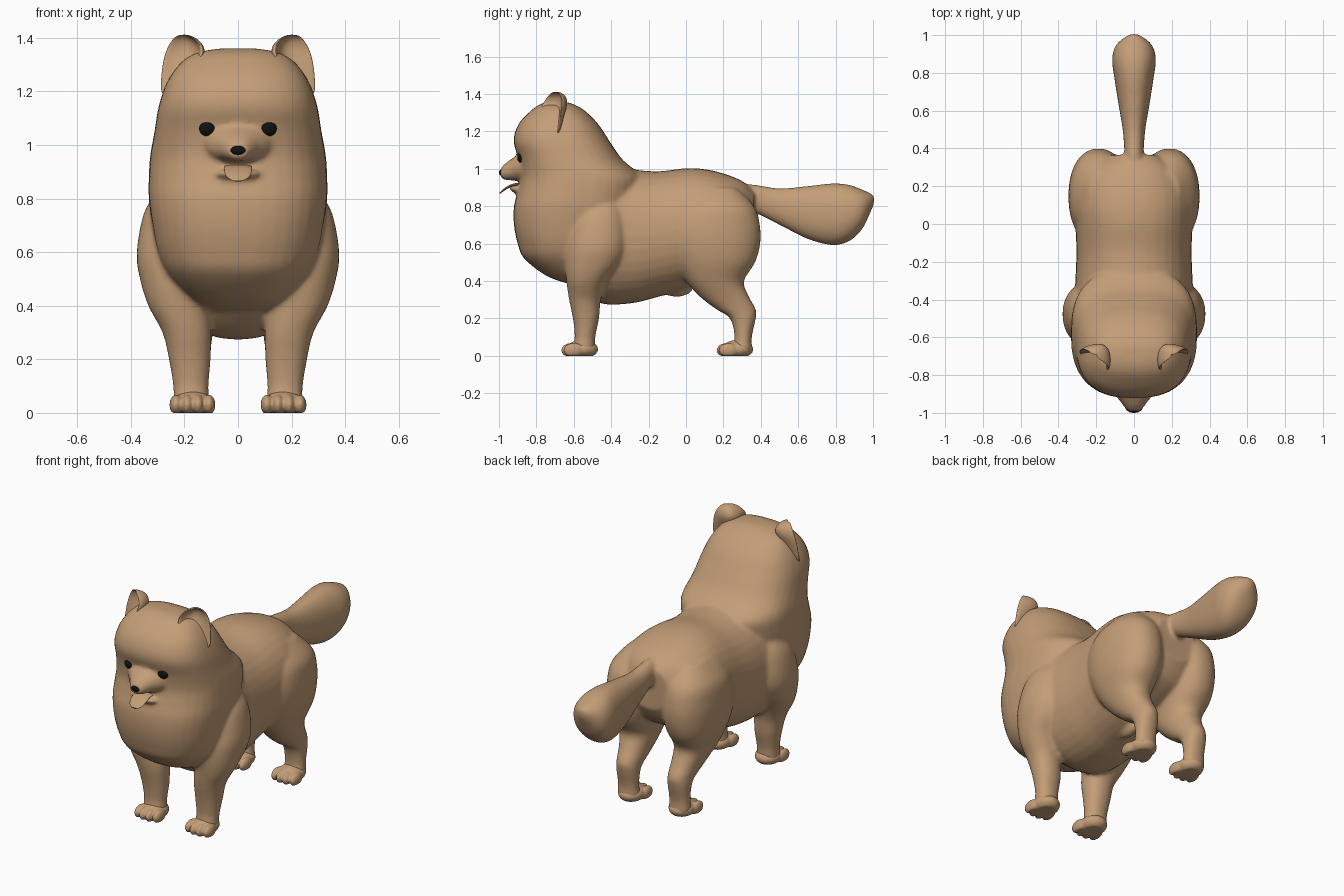
import bpy, bmesh, math
from mathutils import Matrix, Vector

if "Cube" in bpy.data.objects:
    bpy.data.objects.remove(bpy.data.objects["Cube"])


def material(name, rgb):
    m = bpy.data.materials.new(name)
    m.diffuse_color = (*rgb, 1)
    m.use_nodes = True
    m.node_tree.nodes["Principled BSDF"].inputs["Base Color"].default_value = m.diffuse_color
    return m


TAN = material("tan fur", (0.55, 0.34, 0.185))
BLACK = material("black", (0.006, 0.006, 0.006))


def finish(bm, name, mat, voxel=0, smooth=0):
    """Turn a bmesh into a smooth object, optionally fused into one skin."""
    bmesh.ops.recalc_face_normals(bm, faces=bm.faces[:])
    for f in bm.faces:
        f.smooth = True
    me = bpy.data.meshes.new(name)
    bm.to_mesh(me)
    bm.free()
    me.materials.append(mat)
    ob = bpy.data.objects.new(name, me)
    bpy.context.collection.objects.link(ob)
    if voxel:
        r = ob.modifiers.new("fuse", 'REMESH')
        r.mode = 'VOXEL'
        r.voxel_size = voxel
        r.use_smooth_shade = True
        s = ob.modifiers.new("soften", 'SMOOTH')
        s.factor = 0.5
        s.iterations = smooth
    return ob


def skin(bm, loops):
    """Bridge closed loops of points and cap both ends."""
    rows = [[bm.verts.new(p) for p in loop] for loop in loops]
    for a, b in zip(rows, rows[1:]):
        for i in range(len(a)):
            j = (i + 1) % len(a)
            bm.faces.new((a[i], a[j], b[j], b[i]))
    bm.faces.new(rows[0])
    bm.faces.new(rows[-1])


def loft(bm, rings, axis, n=2.2, side=1, steps=5, seg=36):
    """Rings are (position, x min, x max, other min, other max); spline between them."""
    fine = []
    for k in range(len(rings) - 1):
        p = [rings[min(max(k + d, 0), len(rings) - 1)] for d in (-1, 0, 1, 2)]
        for q in range(steps):
            t = q / steps
            fine.append([0.5 * (2 * b + (c - a) * t + (2 * a - 5 * b + 4 * c - d) * t * t
                                + (3 * b - a - 3 * c + d) * t ** 3)
                         for a, b, c, d in zip(*p)])
    fine.append(list(rings[-1]))
    loops = []
    for pos, x0, x1, o0, o1 in fine:
        loop = []
        for i in range(seg):
            c, s = math.cos(math.tau * i / seg), math.sin(math.tau * i / seg)
            x = (x0 + x1) / 2 + (x1 - x0) / 2 * math.copysign(abs(c) ** (2 / n), c)
            o = (o0 + o1) / 2 + (o1 - o0) / 2 * math.copysign(abs(s) ** (2 / n), s)
            loop.append((side * x, o, pos) if axis == 'z' else (side * x, pos, o))
        loops.append(loop)
    skin(bm, loops)


def centred(rows):
    return [(p, -w, w, a, b) for p, w, a, b in rows]


def ball(bm, centre, radii):
    bmesh.ops.create_uvsphere(bm, u_segments=24, v_segments=16, radius=1,
                              matrix=Matrix.Translation(centre) @ Matrix.Diagonal((*radii, 1)))


# Body: trunk, mane with head, legs, tail and muzzle fused into one skin
bm = bmesh.new()
loft(bm, centred([(-.62, .22, .40, .95), (-.47, .31, .285, 1.04), (-.3, .31, .28, 1.0),
                  (-.15, .305, .315, .987), (0, .31, .36, 1.003), (.1, .31, .42, .998),
                  (.2, .29, .46, .975), (.3, .23, .52, .935), (.365, .13, .62, .88)]), 'y')
loft(bm, centred([(.385, .13, -.63, -.40), (.43, .19, -.75, -.33), (.52, .265, -.865, -.3),
                  (.6, .30, -.90, -.29), (.7, .32, -.92, -.28), (.8, .333, -.92, -.26),
                  (.88, .333, -.90, -.24), (.96, .328, -.885, -.24), (1.05, .312, -.895, -.34),
                  (1.15, .295, -.922, -.41), (1.24, .262, -.895, -.47),
                  (1.31, .21, -.83, -.54), (1.345, .15, -.78, -.60), (1.36, .07, -.73, -.65)]),
     'z', n=2.5)
for s in (-1, 1):
    # front leg with shoulder
    loft(bm, [(.84, .14, .29, -.52, -.36), (.75, .08, .35, -.60, -.32), (.6, .08, .378, -.64, -.31),
              (.5, .09, .366, -.65, -.34), (.4, .105, .335, -.64, -.42), (.3, .10, .282, -.625, -.455),
              (.2, .102, .258, -.605, -.465), (.1, .11, .242, -.595, -.485),
              (.03, .105, .242, -.61, -.485)], 'z', side=s)
    # hind leg with thigh
    loft(bm, [(.9, .1, .24, .05, .27), (.8, .04, .325, -.05, .365), (.7, .03, .345, -.1, .395),
              (.6, .03, .345, -.1, .397), (.5, .05, .33, -.06, .37), (.4, .075, .295, 0, .31),
              (.32, .09, .265, .07, .335), (.25, .10, .245, .16, .373), (.2, .105, .24, .235, .373),
              (.1, .11, .235, .26, .352), (.03, .105, .24, .245, .355)], 'z', side=s)
# tail
loft(bm, centred([(.27, .045, .80, .92), (.37, .05, .765, .915), (.5, .06, .70, .896),
                  (.65, .085, .625, .908), (.78, .105, .592, .922), (.87, .116, .612, .915),
                  (.94, .10, .675, .89), (.985, .055, .765, .87), (1.006, .015, .815, .855)]), 'y')
# muzzle, lower jaw and small bulge under the belly
loft(bm, centred([(-.80, .16, .925, 1.11), (-.88, .125, .932, 1.085), (-.93, .08, .938, 1.055),
                  (-.965, .055, .94, 1.03), (-.99, .035, .95, 1.005)]), 'y')
loft(bm, centred([(-.80, .12, .855, .92), (-.89, .09, .868, .912), (-.925, .07, .877, .91),
                  (-.945, .035, .886, .906)]), 'y')
ball(bm, (0, -.05, .365), (.04, .09, .05))
finish(bm, "body", TAN, voxel=.011, smooth=8)

# Paws with four toes each
bm = bmesh.new()
for s in (-1, 1):
    for front in (-.665, .165):
        ball(bm, (s * .17, front + .11, .035), (.075, .085, .05))
        for i in range(4):
            dx = (i - 1.5) * .041
            dy = .012 if i in (0, 3) else 0
            ball(bm, (s * .17 + dx, front + .05 + dy, .03), (.024, .052, .038))
for v in bm.verts:
    v.co.z = max(v.co.z, 0)
finish(bm, "paws", TAN, voxel=.006, smooth=3)

# Ears: crescent sections, hollow towards the front
bm = bmesh.new()
ear = [(1.17, .20, -.79, .29, -.68, .05), (1.24, .18, -.80, .288, -.665, .07),
       (1.30, .15, -.79, .283, -.66, .085), (1.35, .122, -.765, .272, -.655, .085),
       (1.385, .14, -.74, .252, -.66, .065), (1.403, .165, -.722, .235, -.67, .04),
       (1.412, .19, -.705, .215, -.685, .015)]
for s in (-1, 1):
    loops = []
    for z, xi, yi, xo, yo, depth in ear:
        a, b = Vector((xi, yi, z)), Vector((xo, yo, z))
        back = Vector((yi - yo, xo - xi, 0)).normalized()
        arc = [i / 10 for i in range(11)]
        loop = [a.lerp(b, t) + back * depth * math.sin(math.pi * t) ** .8 for t in arc]
        loop += [a.lerp(b, .04 + .92 * t) + back * (depth * .6 * math.sin(math.pi * t) - .008)
                 for t in reversed(arc)]
        loops.append([(s * p.x, p.y, p.z) for p in loop])
    skin(bm, loops)
ears = finish(bm, "ears", TAN)
ears.modifiers.new("round", 'SUBSURF').levels = 2

# Tongue
bm = bmesh.new()
loft(bm, centred([(-.85, .05, .912, .93), (-.92, .052, .908, .922), (-.96, .05, .89, .904),
                  (-.985, .04, .873, .885), (-.998, .02, .864, .872)]), 'y')
finish(bm, "tongue", TAN)

# Eyes and nose
bm = bmesh.new()
for s in (-1, 1):
    ball(bm, (s * .11, -.88, 1.062), (.035, .022, .031))
finish(bm, "eyes", BLACK)
bm = bmesh.new()
ball(bm, (0, -.983, .98), (.03, .017, .018))
finish(bm, "nose", BLACK)
